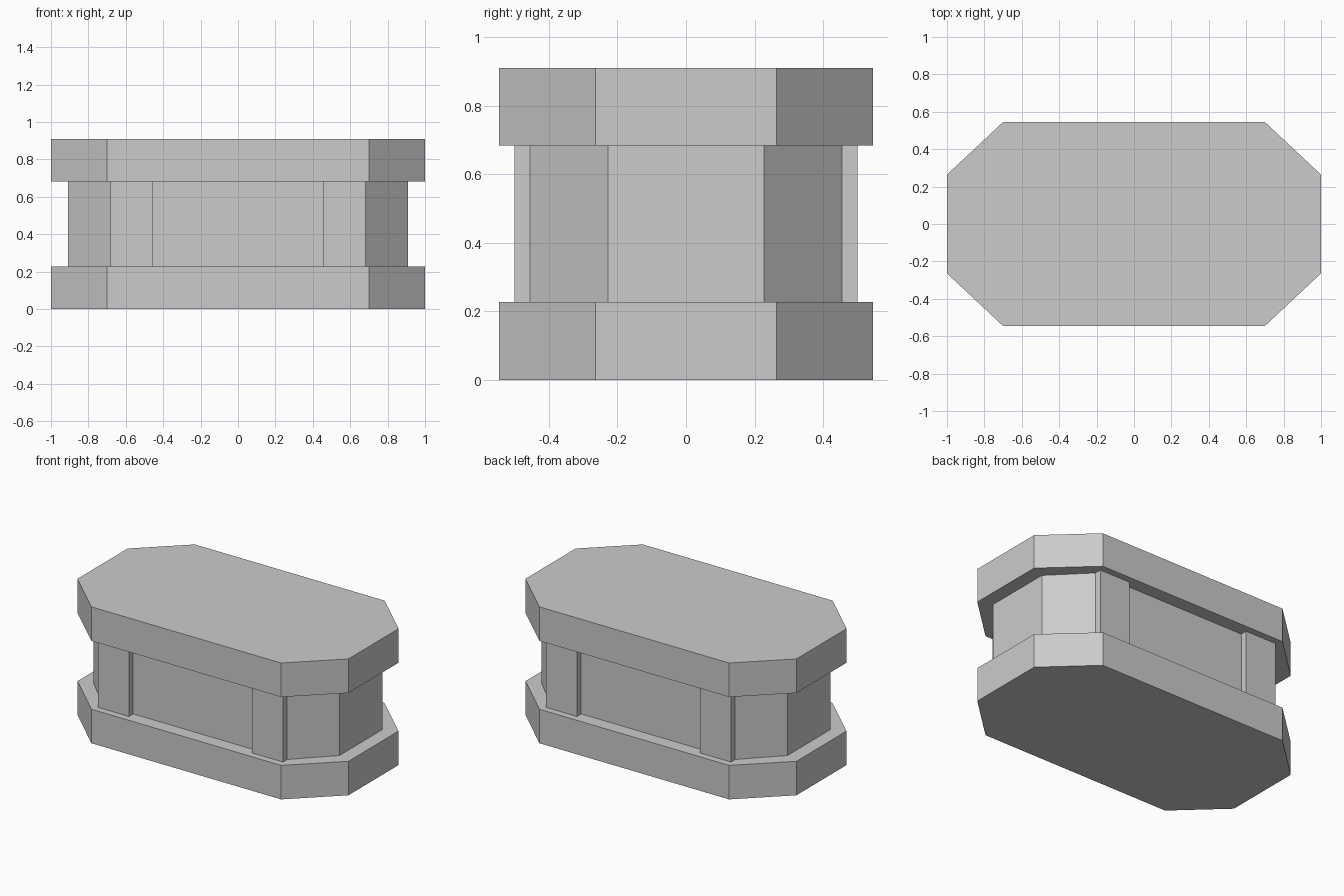
import bpy, bmesh

if "Cube" in bpy.data.objects:
    bpy.data.objects.remove(bpy.data.objects["Cube"])


def prism(name, outline, z0, z1):
    """Extrude a flat outline from z0 up to z1."""
    bm = bmesh.new()
    face = bm.faces.new([bm.verts.new((x, y, z0)) for x, y in outline])
    ext = bmesh.ops.extrude_face_region(bm, geom=[face])
    for v in ext["geom"]:
        if isinstance(v, bmesh.types.BMVert):
            v.co.z = z1
    bmesh.ops.recalc_face_normals(bm, faces=bm.faces)
    mesh = bpy.data.meshes.new(name)
    bm.to_mesh(mesh)
    bm.free()
    obj = bpy.data.objects.new(name, mesh)
    bpy.context.collection.objects.link(obj)
    return obj


def octagon(hx, hy, cx, cy):
    """Rectangle of half size hx, hy with corners cut at cx, cy."""
    return [(hx, -cy), (hx, cy), (cx, hy), (-cx, hy),
            (-hx, cy), (-hx, -cy), (-cx, -hy), (cx, -hy)]


Z_LOW, Z_HIGH, Z_TOP = 0.227, 0.683, 0.91

# Base and top slabs
slab = octagon(1.0, 0.545, 0.70, 0.264)
prism("base_slab", slab, 0, Z_LOW)
prism("top_slab", slab, Z_HIGH, Z_TOP)

# Middle body with raised pilasters at both ends of the long sides
X_IN, X_OUT, Y_BODY, Y_PILASTER = 0.455, 0.682, 0.455, 0.50
quarter = [(0.908, 0.227), (X_OUT, Y_BODY), (X_OUT, Y_PILASTER),
           (X_IN, Y_PILASTER), (X_IN, Y_BODY)]
half = quarter + [(-x, y) for x, y in reversed(quarter)]
prism("middle_body", half + [(x, -y) for x, y in reversed(half)], Z_LOW, Z_HIGH)
